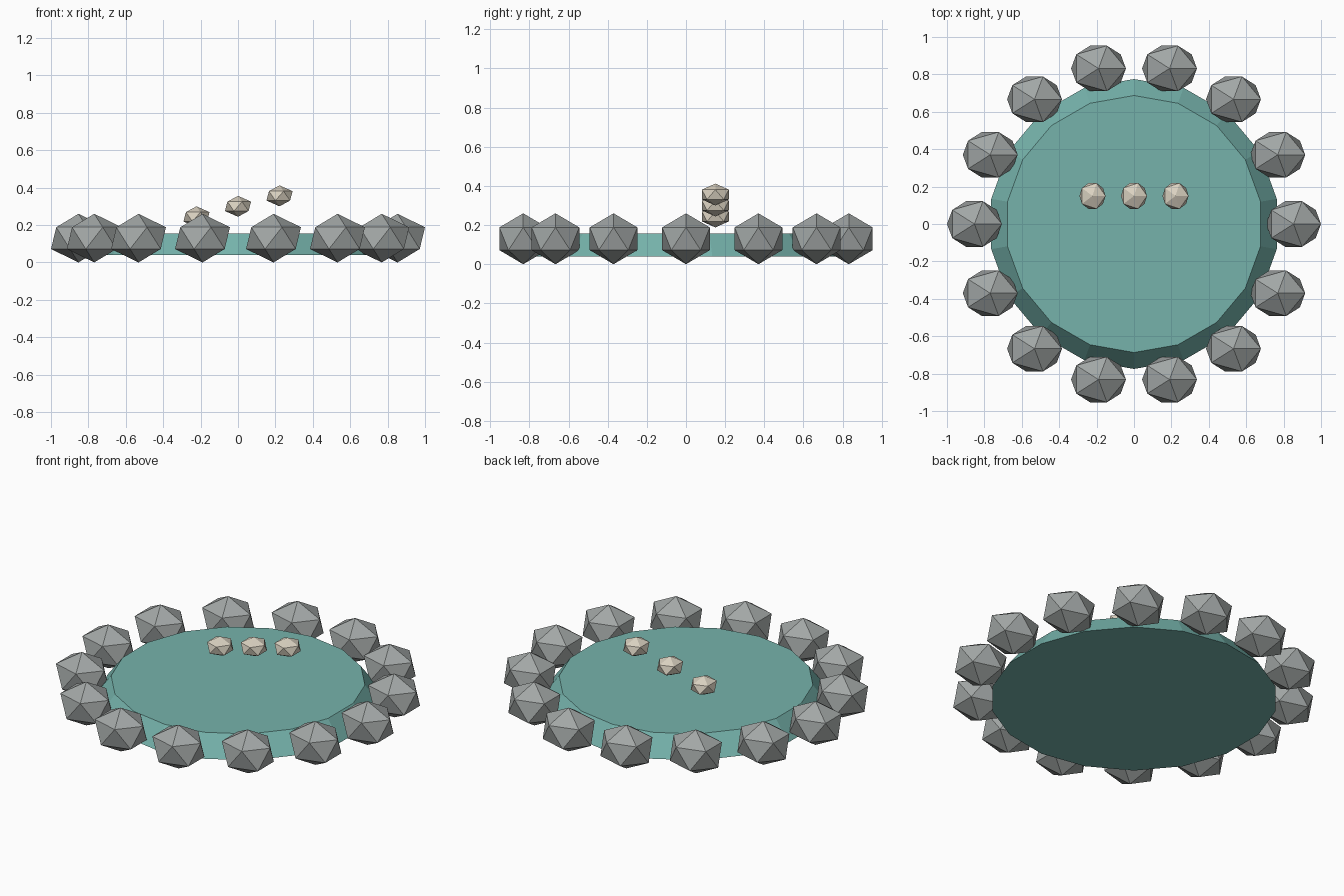
import bpy
from math import cos, sin, tau

cube = bpy.data.objects.get("Cube")
if cube:
    bpy.data.objects.remove(cube, do_unlink=True)


def material(name, rgb):
    mat = bpy.data.materials.new(name)
    mat.use_nodes = True
    colour = (*rgb, 1)
    mat.diffuse_color = colour
    mat.node_tree.nodes["Principled BSDF"].inputs["Base Color"].default_value = colour
    return mat


def finish(name, mat):
    obj = bpy.context.object
    obj.name = name
    obj.data.materials.append(mat)
    return obj


def rock(name, location, scale, mat):
    bpy.ops.mesh.primitive_ico_sphere_add(subdivisions=1, radius=1, location=location)
    obj = finish(name, mat)
    obj.scale = scale
    return obj


water_teal = material("water teal", (0.18, 0.45, 0.41))
stone_grey = material("stone grey", (0.36, 0.385, 0.38))
pebble_beige = material("pebble beige", (0.70, 0.64, 0.53))

# Tapered pool of water
bpy.ops.mesh.primitive_cone_add(vertices=18, radius1=0.775, radius2=0.687,
                                depth=0.117, location=(0, 0, 0.0975))
finish("water_pool", water_teal)

# Ring of rim stones
RIM_COUNT, RIM_RADIUS = 14, 0.853
for i in range(RIM_COUNT):
    a = tau * i / RIM_COUNT
    rock(f"rim_stone_{i + 1}", (RIM_RADIUS * cos(a), RIM_RADIUS * sin(a), 0.13),
         (0.164, 0.143, 0.13), stone_grey)

# Rising row of pebbles above the water
for i in range(3):
    rock(f"pebble_{i + 1}", (0.222 * (i - 1), 0.15, 0.3 + 0.056 * (i - 1)),
         (0.078, 0.081, 0.056), pebble_beige)
